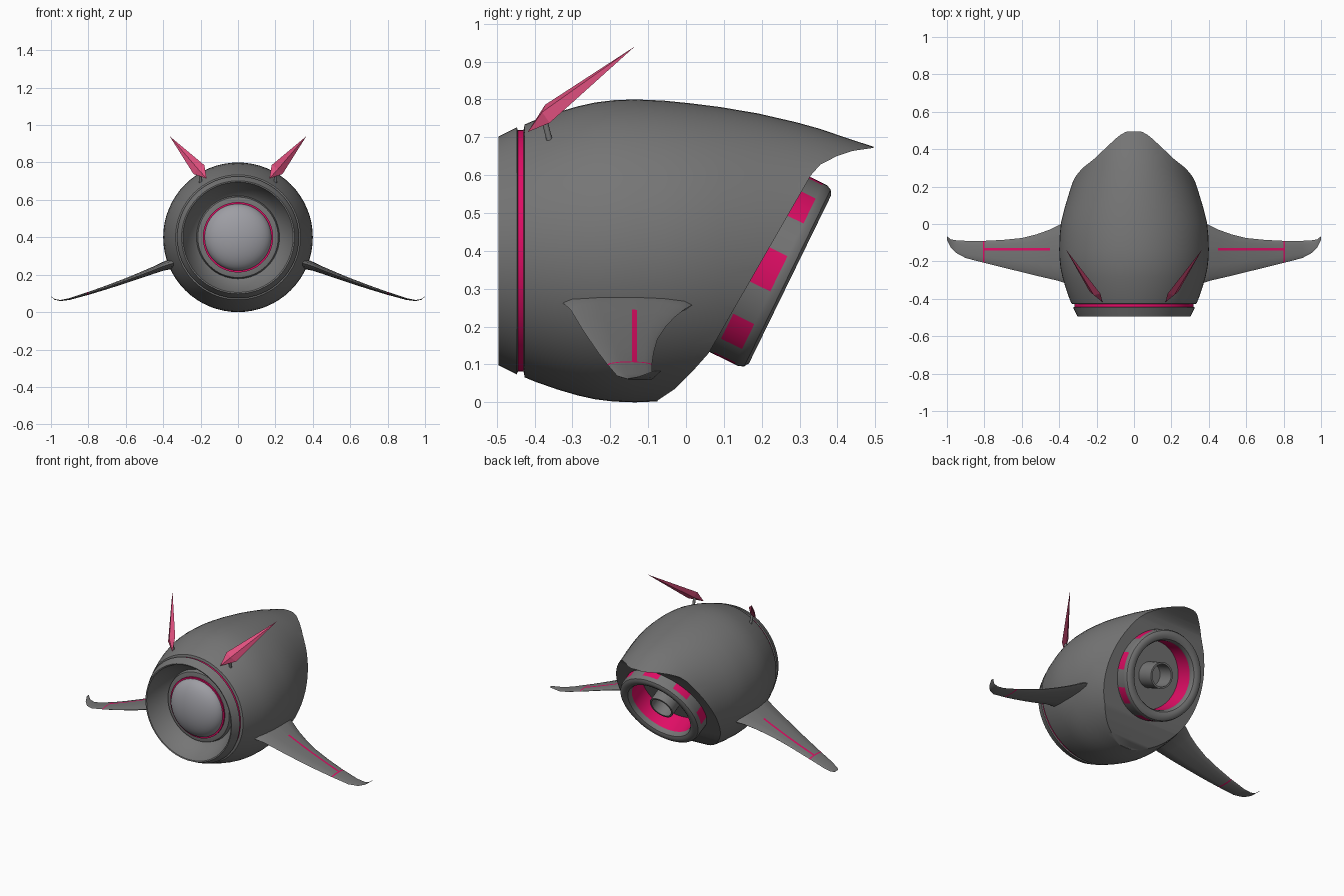
import bpy, bmesh, math
from mathutils import Matrix, Vector

if "Cube" in bpy.data.objects:
    bpy.data.objects.remove(bpy.data.objects["Cube"])


def material(name, rgb):
    m = bpy.data.materials.new(name)
    m.diffuse_color = (*rgb, 1)
    m.use_nodes = True
    m.node_tree.nodes["Principled BSDF"].inputs["Base Color"].default_value = m.diffuse_color
    return m


GREY = material("dark grey", (0.18, 0.18, 0.18))
PINK = material("hot pink", (0.74, 0.004, 0.13))
ROSE = material("rose pink", (0.74, 0.08, 0.21))
LENS = material("light grey", (0.34, 0.34, 0.37))


def finish(name, bm, mats, smooth=True):
    bmesh.ops.recalc_face_normals(bm, faces=bm.faces)
    me = bpy.data.meshes.new(name)
    bm.to_mesh(me)
    bm.free()
    ob = bpy.data.objects.new(name, me)
    bpy.context.collection.objects.link(ob)
    for m in mats:
        me.materials.append(m)
    if smooth:
        shade(ob)
    return ob


def activate(ob):
    bpy.ops.object.select_all(action='DESELECT')
    ob.select_set(True)
    bpy.context.view_layer.objects.active = ob


def shade(ob):
    activate(ob)
    bpy.ops.object.shade_smooth_by_angle(angle=math.radians(32))


def frame(axis, centre):
    """Local z along axis, local x along world x."""
    z = Vector(axis).normalized()
    x = Vector((1, 0, 0))
    y = z.cross(x)
    m = Matrix((x, y, z)).transposed().to_4x4()
    m.translation = centre
    return m


def revolve(name, profile, mats, mat, rule=None, segs=64, closed=False, smooth=True):
    """Spin (radius, height) points round local z; rule(i, j) picks the material."""
    bm = bmesh.new()
    rings = []
    for r, h in profile:
        n = 1 if r == 0 else segs
        rings.append([bm.verts.new(mat @ Vector((r * math.cos(math.tau * j / segs),
                                                 r * math.sin(math.tau * j / segs), h)))
                      for j in range(n)])
    pairs = list(zip(rings, rings[1:] + rings[:1]))
    for i, (a, b) in enumerate(pairs if closed else pairs[:-1]):
        for j in range(segs):
            k = (j + 1) % segs
            vs = [a[j % len(a)], a[k % len(a)], b[k % len(b)], b[j % len(b)]]
            f = bm.faces.new(list(dict.fromkeys(vs)))
            f.material_index = rule(i, j) if rule else 0
    return finish(name, bm, mats, smooth)


BODY = frame((0, 1, 0), (0, 0, 0.4))
NOZZLE = frame((0, 0.9, -0.44), (0, 0.275, 0.325))

# Body shell with front bowl and pink groove
shell = [(0, -.39), (.19, -.40), (.215, -.395), (.222, -.37), (.24, -.385), (.268, -.43),
         (.288, -.47), (.295, -.493), (.302, -.495), (.326, -.447), (.319, -.444),
         (.319, -.429), (.334, -.426), (.345, -.40), (.366, -.34), (.382, -.285),
         (.392, -.24), (.398, -.19), (.4, -.135), (.397, -.06), (.39, .01), (.38, .09),
         (.363, .19), (.34, .29), (.322, .355), (.303, .41), (.275, .495), (0, .495)]
body = revolve("body", shell, [GREY, PINK], BODY, lambda i, j: int(i == 10), smooth=False)
for v in body.data.vertices:
    v.co.x *= 1 - 0.1 * min(max((v.co.y - 0.02) / 0.26, 0), 1)

# Slanted rear cut and nozzle socket
cut = [(-.095, -.05), (-.075, .005), (-.03, .035), (.02, .085), (.06, .13), (.33, .6),
       (.355, .628), (.40, .651), (.44, .664), (.55, .68), (.8, .68), (.8, -.05)]
bm = bmesh.new()
face = bm.faces.new([bm.verts.new((-0.6, y, z)) for y, z in cut])
ext = bmesh.ops.extrude_face_region(bm, geom=[face])
bmesh.ops.translate(bm, vec=(1.2, 0, 0),
                    verts=[e for e in ext["geom"] if isinstance(e, bmesh.types.BMVert)])
cutters = [finish("rear_cutter", bm, [], False),
           revolve("socket_cutter", [(0, -.17), (.23, -.17), (.23, .3), (0, .3)], [], NOZZLE, smooth=False)]
for c in cutters:
    c.hide_render = True
    mod = body.modifiers.new("cut", 'BOOLEAN')
    mod.operation = 'DIFFERENCE'
    mod.solver = 'EXACT'
    mod.object = c
    activate(body)
    bpy.ops.object.modifier_apply(modifier=mod.name)
    bpy.data.objects.remove(c)
shade(body)

# Front lens and its pink rim
lens = [(.18 * math.cos(t * math.pi / 20) if t < 10 else 0,
         -.40 - .085 * math.sin(t * math.pi / 20)) for t in range(11)]
revolve("front_lens", lens, [LENS], BODY)
revolve("lens_rim", [(.177, -.39), (.177, -.409), (.188, -.409), (.188, -.39)],
        [PINK], BODY, closed=True)

# Exhaust ring: pink patches outside, pink wall inside
ring = [(.266, -.2), (.266, -.095), (.266, -.033), (.266, -.022), (.26, -.008), (.247, 0),
        (.225, 0), (.21, -.007), (.203, -.02), (.2, -.035), (.2, -.15), (0, -.15)]


def ring_rule(i, j):
    return int(i == 9 or (i == 1 and (j + 2) % 8 < 4))


revolve("exhaust_ring", ring, [GREY, PINK], NOZZLE, ring_rule)
revolve("exhaust_tube", [(.077, -.155), (.077, -.03), (.066, -.03), (.066, -.14), (0, -.14)],
        [GREY], NOZZLE, segs=32)

# Wings: x, z, leading y, trailing y, half thickness
stations = [(.30, .268, -.33, .03, .03), (.345, .262, -.325, .025, .03),
            (.40, .245, -.305, -.005, .024), (.45, .225, -.293, -.03, .02),
            (.52, .198, -.277, -.055, .017), (.60, .168, -.257, -.075, .014),
            (.70, .133, -.233, -.085, .011), (.80, .10, -.208, -.09, .008),
            (.808, .098, -.206, -.09, .008), (.90, .07, -.182, -.09, .005),
            (.95, .062, -.155, -.087, .003), (.98, .068, -.125, -.082, .002),
            (1.0, .083, -.085, -.065, .001)]


def wing(name, side):
    bm = bmesh.new()
    rows = []
    for x, z, lead, trail, h in stations:
        c = trail - lead
        m = min(max(-.136, lead + .3 * c), trail - .3 * c)
        w = min(.0065, .1 * c)
        a, b = m - w, m + w
        ys = [lead, lead + .12 * (a - lead), lead + .5 * (a - lead), a,
              b, b + .5 * (trail - b), b + .88 * (trail - b), trail]

        def height(y):
            s = (2 * y - lead - trail) / c
            return h * math.sqrt(max(0, 1 - s * s))
        pts = [(y, z + height(y)) for y in ys] + [(y, z - height(y)) for y in ys[-2:0:-1]]
        rows.append([bm.verts.new((side * x, y, zz)) for y, zz in pts])
    n = len(rows[0])
    for i, (p, q) in enumerate(zip(rows, rows[1:])):
        for j in range(n):
            k = (j + 1) % n
            f = bm.faces.new((p[j], p[k], q[k], q[j]))
            # pink cross band, and stripe along the top
            f.material_index = int(i == 7 or (j == 3 and 3 <= i < 7))
    bm.faces.new(rows[0])
    bm.faces.new(rows[-1])
    finish(name, bm, [GREY, PINK])


# Ear fins: long faceted kites on small stubs
def fin(name, side):
    normal = Vector((.51, -.73, .46))
    mid = Vector((.208, -.37, .76))
    pts = [Vector((.168, -.418, .714)), Vector((.238, -.36, .738)),
           Vector((.365, -.135, .94)), Vector((.18, -.372, .786))]
    bm = bmesh.new()

    def add(p):
        return bm.verts.new((side * p.x, p.y, p.z))
    edge = [add(p) for p in pts]
    for off in (.014, -.014):
        c = add(mid + normal * off)
        for j in range(4):
            bm.faces.new((edge[j], edge[(j + 1) % 4], c))
    finish("fin_" + name, bm, [ROSE], False)
    base = Vector((side * .2, -.36, .69))
    top = Vector((side * .203, -.375, .75))
    m = (top - base).to_track_quat('Z', 'Y').to_matrix().to_4x4()
    m.translation = base
    revolve("fin_stub_" + name, [(0, 0), (.008, 0), (.008, .06), (0, .06)], [GREY], m, segs=12)


for label, side in (("left", -1), ("right", 1)):
    wing("wing_" + label, side)
    fin(label, side)
